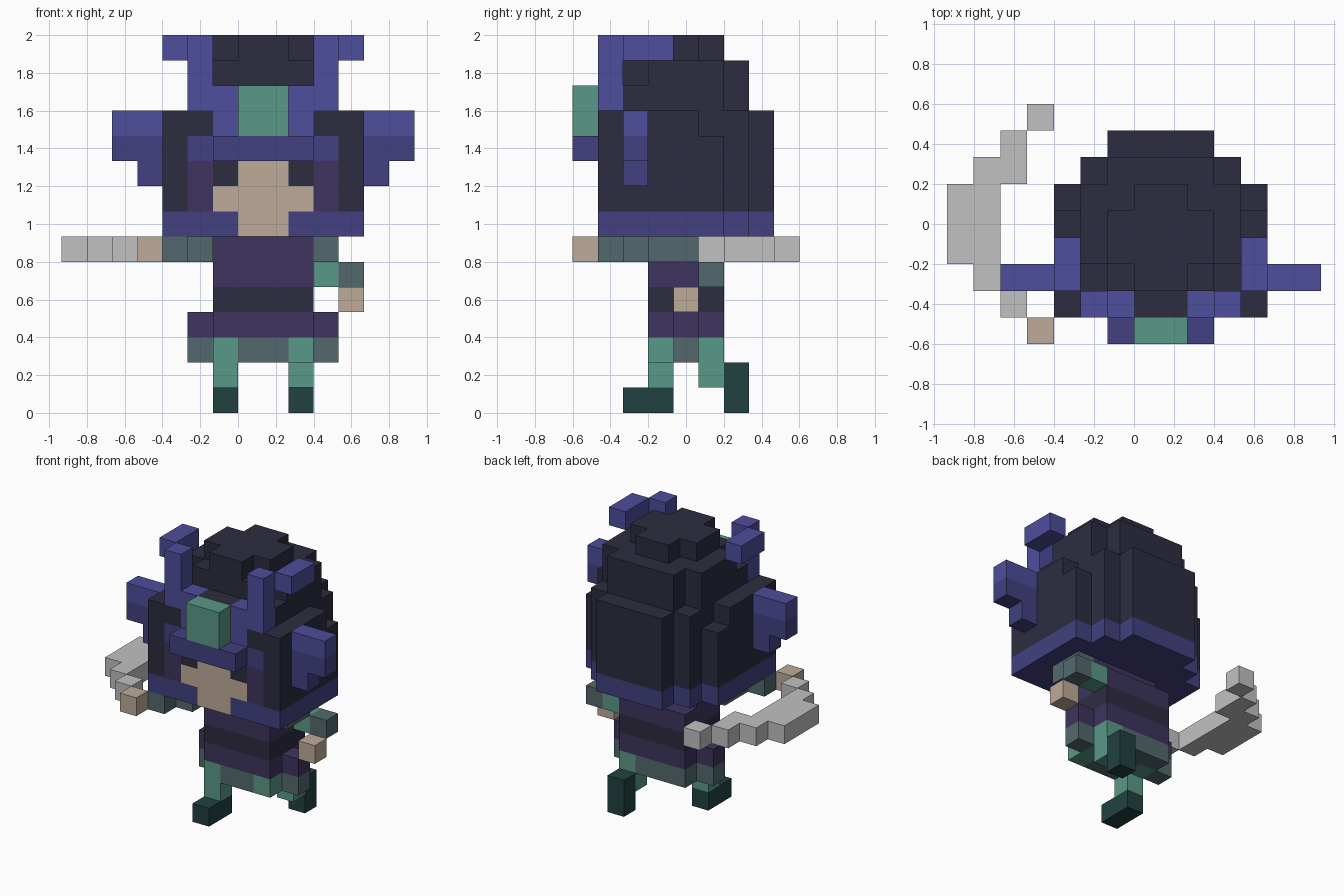
import bpy, bmesh
from mathutils import Vector

if "Cube" in bpy.data.objects:
    bpy.data.objects.remove(bpy.data.objects["Cube"], do_unlink=True)

U = 2 / 15                             # edge of one block
ORIGIN = Vector((-7 * U, -4.5 * U, 0))


def linear(c):
    c /= 255
    return c / 12.92 if c < 0.04045 else ((c + 0.055) / 1.055) ** 2.4


COLOURS = {
    "charcoal": (44, 44, 64),
    "bright_indigo": (78, 77, 156),
    "deep_indigo": (66, 64, 128),
    "plum": (62, 52, 94),
    "sage_grey": (83, 105, 109),
    "sea_green": (89, 153, 135),
    "boot_green": (33, 65, 65),
    "skin": (190, 171, 154),
    "light_grey": (193, 193, 193),
}
NAMES = list(COLOURS)
MATS = []
for name, rgb in COLOURS.items():
    m = bpy.data.materials.new(name)
    m.use_nodes = True
    col = (*[linear(c) for c in rgb], 1)
    m.diffuse_color = col
    bsdf = m.node_tree.nodes["Principled BSDF"]
    bsdf.inputs["Base Color"].default_value = col
    bsdf.inputs["Roughness"].default_value = 0.8
    MATS.append(m)

cells = {}                             # (x, y, z) -> (part, colour)


def box(part, colour, x0, x1, y0, y1, z0, z1, mirror=False):
    """Fill a block range; mirror repeats it across the body's middle (x = 8)."""
    for x in range(x0, x1):
        for y in range(y0, y1):
            for z in range(z0, z1):
                cells[x, y, z] = (part, colour)
                if mirror:
                    cells[15 - x, y, z] = (part, colour)


# Rounded hair mass, stacked in shrinking layers
H, C = "hair", "charcoal"
for x0, x1, y0, y1, z0, z1 in (
        (4, 12, 1, 6, 8, 11), (5, 11, 6, 7, 8, 12), (6, 10, 7, 8, 8, 12),
        (4, 12, 1, 5, 11, 12), (5, 11, 5, 6, 11, 12),
        (5, 11, 2, 6, 12, 13), (6, 10, 6, 7, 12, 14), (7, 9, 1, 2, 12, 13),
        (6, 10, 2, 6, 13, 14), (5, 11, 3, 6, 13, 14),
        (6, 10, 3, 5, 14, 15), (7, 9, 2, 6, 14, 15)):
    box(H, C, x0, x1, y0, y1, z0, z1)

# Collar trim under the hair
for x0, x1, y0, y1 in ((4, 12, 1, 6), (5, 11, 6, 7), (6, 10, 7, 8)):
    box("collar", "deep_indigo", x0, x1, y0, y1, 7, 8)

# Face, with eyes and cheek guards
box("face", "skin", 7, 9, 1, 2, 7, 10)
box("face", "skin", 6, 10, 1, 2, 8, 9)
box("eyes", "charcoal", 6, 7, 1, 2, 9, 10, True)
box("cheek_guards", "plum", 5, 6, 1, 2, 8, 10, True)

# Brow band and crest jewel
box("brow_band", "deep_indigo", 5, 11, 1, 2, 10, 11)
box("brow_band", "deep_indigo", 6, 10, 0, 1, 10, 11)
box("crest_jewel", "sea_green", 7, 9, 0, 1, 11, 13)

# Horns
box("horns", "bright_indigo", 6, 7, 1, 2, 11, 13, True)
box("horns", "bright_indigo", 5, 6, 1, 2, 12, 15, True)
box("horns", "bright_indigo", 4, 5, 2, 4, 14, 15, True)

# Ear fins
box("ear_fins", "bright_indigo", 2, 4, 2, 3, 11, 12, True)
box("ear_fins", "deep_indigo", 2, 4, 2, 3, 10, 11, True)
box("ear_fins", "deep_indigo", 3, 4, 2, 3, 9, 10, True)

# Torso, belt, tunic hem and skirt
box("torso", "plum", 6, 10, 3, 5, 6, 7)
box("torso", "plum", 6, 10, 3, 6, 5, 6)
box("belt", "charcoal", 6, 10, 3, 6, 4, 5)
box("tunic_hem", "plum", 6, 10, 3, 6, 3, 4)
box("tunic_hem", "plum", 5, 6, 4, 5, 3, 4, True)
box("skirt", "sage_grey", 6, 10, 3, 6, 2, 3)
box("skirt", "sage_grey", 5, 6, 4, 5, 2, 3, True)

# Striding legs and boots
box("right_leg", "sea_green", 6, 7, 3, 5, 2, 3)
box("right_leg", "sea_green", 6, 7, 3, 4, 1, 2)
box("right_boot", "boot_green", 6, 7, 2, 4, 0, 1)
box("left_leg", "sea_green", 9, 10, 3, 6, 2, 3)
box("left_leg", "sea_green", 9, 10, 5, 6, 1, 2)
box("left_boot", "boot_green", 9, 10, 6, 7, 0, 2)

# Right arm reaching forward
box("right_sleeve", "sage_grey", 5, 6, 2, 4, 6, 7)
box("right_sleeve", "sage_grey", 4, 5, 1, 2, 6, 7)
box("right_hand", "skin", 3, 4, 0, 1, 6, 7)

# Left arm swinging back
box("left_sleeve", "sage_grey", 10, 11, 3, 5, 6, 7)
box("left_sleeve", "sea_green", 10, 11, 5, 6, 5, 6)
box("left_sleeve", "sage_grey", 11, 12, 5, 6, 5, 6)
box("left_hand", "skin", 11, 12, 4, 5, 4, 5)

# Curved blade
for x, y0, y1 in ((2, 1, 2), (1, 2, 7), (0, 3, 6), (2, 6, 8), (3, 8, 9)):
    box("curved_blade", "light_grey", x, x + 1, y0, y1, 6, 7)

# Skin each part with its outer faces, then merge flat areas
for part in dict.fromkeys(p for p, _ in cells.values()):
    bm = bmesh.new()
    for pos, (owner, colour) in cells.items():
        if owner != part:
            continue
        for axis in range(3):
            for side in (0, 1):
                n = list(pos)
                n[axis] += 2 * side - 1
                if tuple(n) in cells:
                    continue
                a, b = (axis + 1) % 3, (axis + 2) % 3
                quad = []
                for da, db in ((0, 0), (1, 0), (1, 1), (0, 1)):
                    v = Vector(pos)
                    v[axis] += side
                    v[a] += da
                    v[b] += db
                    quad.append(bm.verts.new(v * U + ORIGIN))
                f = bm.faces.new(quad if side else quad[::-1])
                f.material_index = NAMES.index(colour)
    bmesh.ops.remove_doubles(bm, verts=bm.verts, dist=1e-4)
    bmesh.ops.dissolve_limit(bm, angle_limit=0.01, verts=bm.verts,
                             edges=bm.edges, delimit={'MATERIAL'})
    mesh = bpy.data.meshes.new(part)
    bm.to_mesh(mesh)
    bm.free()
    for m in MATS:
        mesh.materials.append(m)
    bpy.context.collection.objects.link(bpy.data.objects.new(part, mesh))
